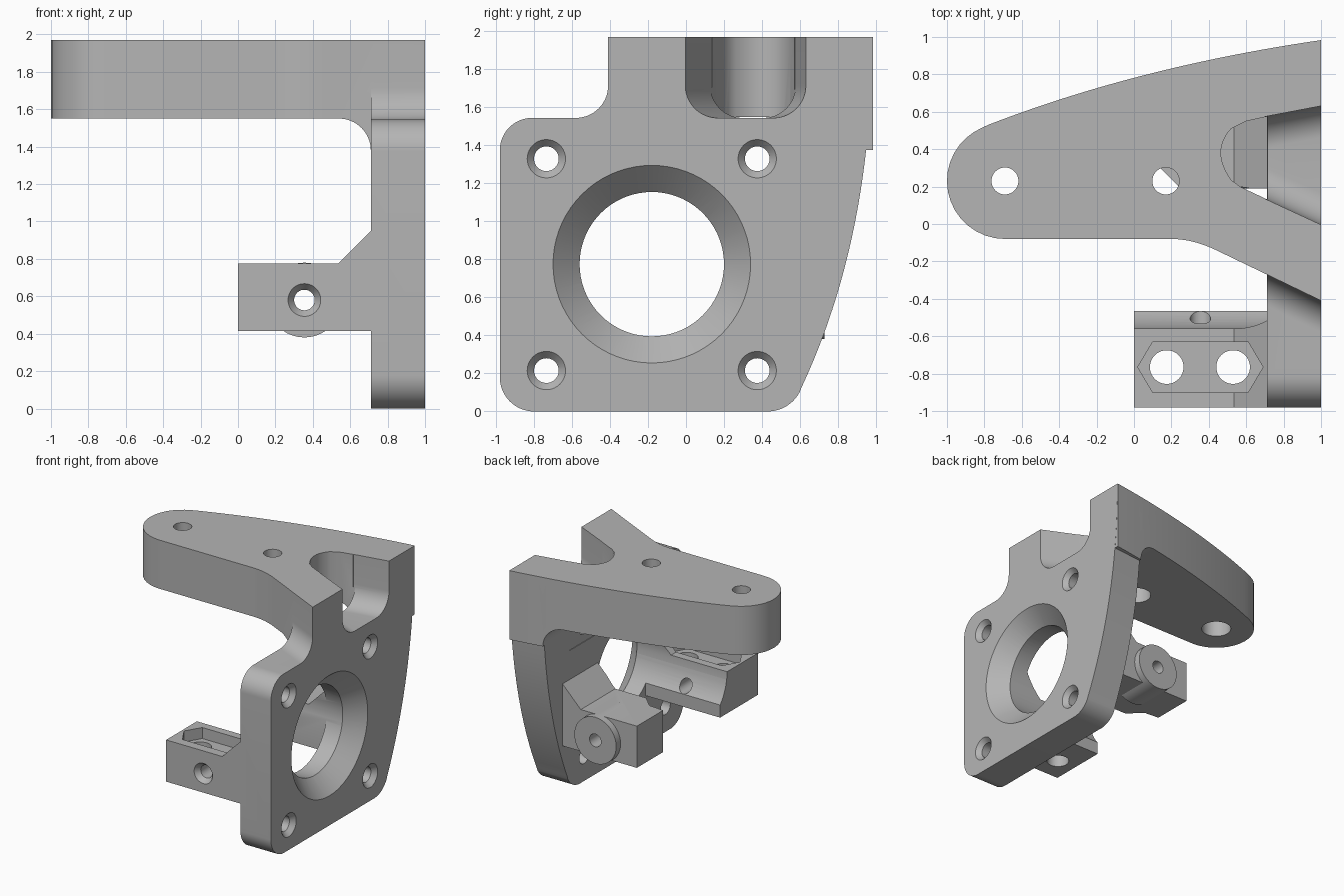
import bpy, bmesh
from math import cos, sin, radians

old = bpy.data.objects.get("Cube")
if old:
    bpy.data.objects.remove(old, do_unlink=True)

grey = bpy.data.materials.new("plain grey")
grey.use_nodes = True
grey.diffuse_color = (0.46, 0.46, 0.46, 1)
grey.node_tree.nodes["Principled BSDF"].inputs["Base Color"].default_value = (0.46, 0.46, 0.46, 1)


def arc(cx, cy, r, start, end, n=16):
    steps = [radians(start + (end - start) * i / n) for i in range(n + 1)]
    return [(cx + r * cos(a), cy + r * sin(a)) for a in steps]


def bezier(p, q, r, n=24):
    ts = [i / n for i in range(n + 1)]
    return [tuple((1 - t) ** 2 * a + 2 * t * (1 - t) * b + t * t * c
                  for a, b, c in zip(p, q, r)) for t in ts]


def place(axis, p, d):
    return {"x": (d, p[0], p[1]), "y": (p[0], d, p[1]), "z": (p[0], p[1], d)}[axis]


def loft(name, axis, ring_a, a, ring_b, b):
    """Solid between two matching outlines at depths a and b along an axis."""
    bm = bmesh.new()
    va = [bm.verts.new(place(axis, p, a)) for p in ring_a]
    vb = [bm.verts.new(place(axis, p, b)) for p in ring_b]
    bm.faces.new(va)
    bm.faces.new(vb[::-1])
    n = len(va)
    for i in range(n):
        j = (i + 1) % n
        bm.faces.new((va[j], va[i], vb[i], vb[j]))
    bmesh.ops.recalc_face_normals(bm, faces=bm.faces)
    mesh = bpy.data.meshes.new(name)
    bm.to_mesh(mesh)
    bm.free()
    mesh.materials.append(grey)
    obj = bpy.data.objects.new(name, mesh)
    bpy.context.collection.objects.link(obj)
    return obj


def prism(name, axis, ring, a, b):
    return loft(name, axis, ring, a, ring, b)


def rod(name, axis, c, r1, a, b, r2=None, n=40):
    ring = lambda r: arc(c[0], c[1], r, 0, 360, n)[:-1]
    return loft(name, axis, ring(r1), a, ring(r2 or r1), b)


def combine(obj, tool, mode="DIFFERENCE"):
    tool.hide_render = True
    mod = obj.modifiers.new("combine", "BOOLEAN")
    mod.operation, mod.solver, mod.object = mode, "EXACT", tool
    bpy.context.view_layer.objects.active = obj
    bpy.ops.object.modifier_apply(modifier=mod.name)
    bpy.data.objects.remove(tool, do_unlink=True)


# Mounting plate: its upper step and back edge slant with the arm
def plate_ring(step, back):
    ring = arc(-0.8, 0.18, 0.18, 180, 270) + arc(0.43, 0.19, 0.19, 270, 332)
    ring += [(y - back * z / 1.97, z) for y, z in
             bezier((0.61, 0.13), (0.98, 0.92), (0.98, 1.97))]
    ring += [(step, 1.97)] + arc(step - 0.17, 1.715, 0.17, 0, -90)
    return ring + arc(-0.81, 1.375, 0.17, 90, 180)


bracket = loft("bracket", "x", plate_ring(-0.27, 0.045), 0.71, plate_ring(-0.41, 0), 1.0)

# Tapered arm with a rounded tip and a fillet under its root
arm_plan = arc(-0.69, 0.23, 0.31, 270, 112)
arm_plan += bezier((-0.78, 0.53), (0.02, 0.84), (0.999, 0.983))
arm_plan += [(0.999, -0.409)] + bezier((0.45, -0.145), (0.32, -0.08), (0.2, -0.08), 10)
arm = prism("arm", "z", arm_plan, 1.375, 1.97)
under = [(-1.2, 1.2), (0.71, 1.2)] + arc(0.54, 1.38, 0.17, 0, 90) + [(-1.2, 1.55)]
combine(arm, prism("arm_underside_cut", "y", under, -1.2, 1.2))
combine(bracket, arm, "UNION")

# Two clamp blocks with sloped gussets
clamp_side = [(0, 0.415), (0.75, 0.415), (0.75, 0.95), (0.71, 0.95), (0.535, 0.775), (0, 0.775)]
front_clamp = prism("front_clamp", "y", clamp_side, -0.98, -0.465)
back_clamp = prism("back_clamp", "y", clamp_side, 0.1, 0.67)
relief = [(-0.1, 0.05), (0.8, 0.05), (0.8, 0.19), (0.25, 0.19), (0.14, 0.3), (-0.1, 0.32)]
combine(back_clamp, prism("back_clamp_relief", "z", relief, 0.2, 1.2))
combine(back_clamp, rod("screw_boss", "y", (0.355, 0.58), 0.2, 0.4, 0.73), "UNION")
combine(bracket, front_clamp, "UNION")
combine(bracket, back_clamp, "UNION")

# Central bore with a conical mouth
axis_yz = (-0.18, 0.775)
combine(bracket, rod("bore", "x", axis_yz, 0.38, -0.2, 1.2, n=72))
combine(bracket, rod("bore_mouth", "x", axis_yz, 0.375, 0.855, 1.01, 0.53, n=72))

# Four countersunk plate holes
for y in (-0.735, 0.375):
    for z in (0.215, 1.33):
        combine(bracket, rod("plate_hole", "x", (y, z), 0.065, 0.5, 1.2))
        combine(bracket, rod("countersink", "x", (y, z), 0.06, 0.955, 1.01, 0.11))

# Open pocket through the arm root, with a rounded floor in the plate
end = [(0.715, 0.13), (0.57, 0.198)] + bezier((0.52, 0.235), (0.41, 0.39), (0.52, 0.51), 12)
end += [(0.6, 0.55), (0.715, 0.575)]
combine(bracket, prism("pocket_end", "z", end, 1.2, 2.2))


def pocket_ring(lo, hi):
    return ([(lo, 2.2)] + arc(lo + 0.17, 1.715, 0.17, 180, 270)
            + arc(hi - 0.17, 1.715, 0.17, 270, 360) + [(hi, 2.2)])


combine(bracket, loft("pocket_floor", "x", pocket_ring(0.135, 0.574), 0.7,
                      pocket_ring(-0.05, 0.65), 1.1))

# Arm holes with recesses from below
for x in (-0.69, 0.17):
    combine(bracket, rod("arm_hole", "z", (x, 0.23), 0.072, 1.3, 2.2))
    combine(bracket, rod("arm_recess", "z", (x, 0.23), 0.12, 1.3, 1.72))

# Front clamp: six-sided nut pocket and two vertical holes
nut = [(0.02, -0.765), (0.1, -0.9), (0.61, -0.9), (0.69, -0.765), (0.61, -0.63), (0.1, -0.63)]
combine(bracket, prism("nut_pocket", "z", nut, 0.68, 1.2))
for x in (0.175, 0.53):
    combine(bracket, rod("clamp_hole", "z", (x, -0.765), 0.09, 0.3, 1.2))

# Cross screw through both clamps
screw = (0.355, 0.58)
combine(bracket, rod("screw_hole", "y", screw, 0.055, -1.2, 1.2))
combine(bracket, rod("screw_countersink", "y", screw, 0.095, -0.99, -0.93, 0.05))
combine(bracket, rod("screw_recess", "y", screw, 0.1, 0.55, 1.2))

bpy.ops.object.select_all(action="DESELECT")
bracket.select_set(True)
bpy.context.view_layer.objects.active = bracket
bpy.ops.object.shade_smooth_by_angle(angle=radians(30))
